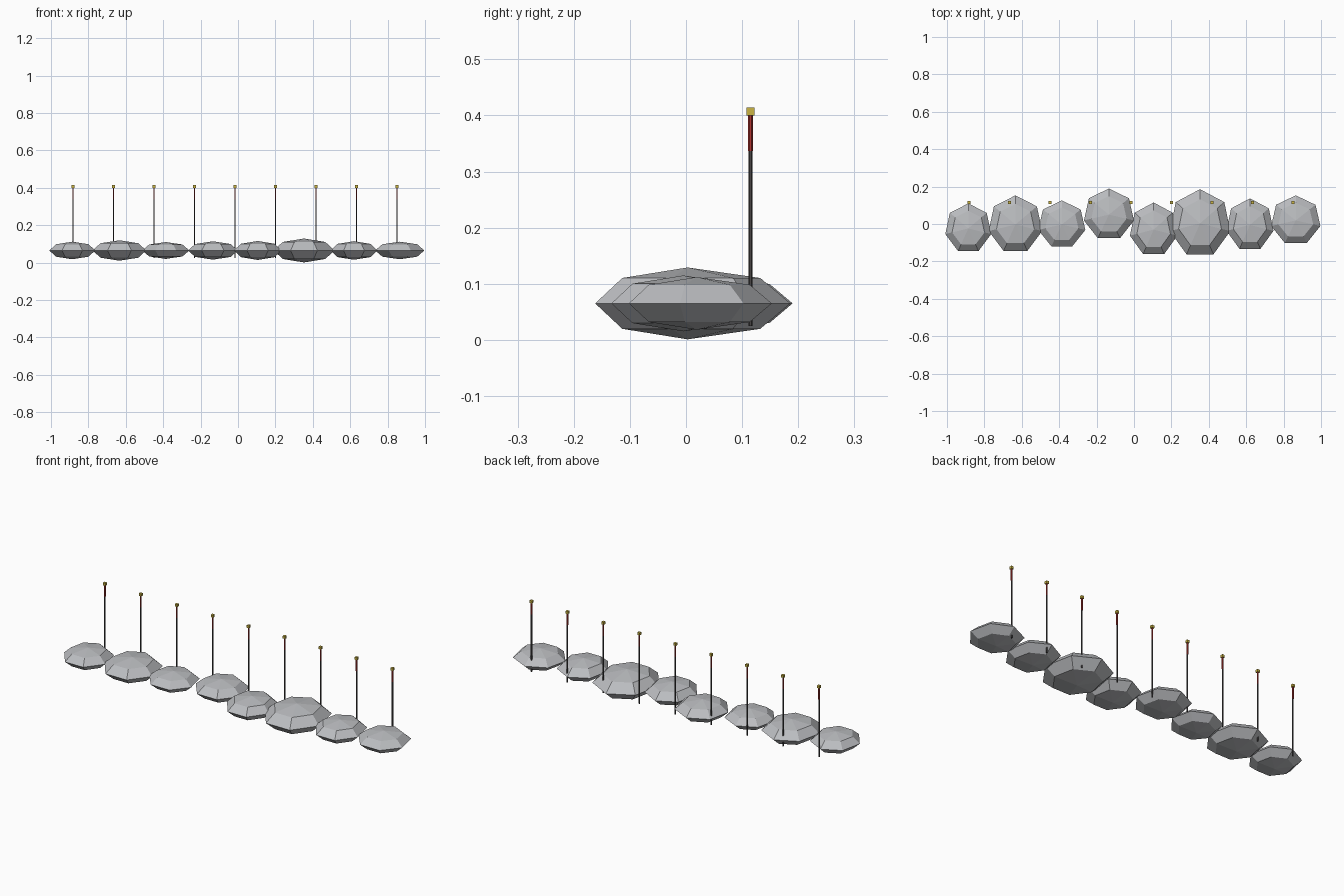
import bpy
import bmesh
from mathutils import Matrix

if "Cube" in bpy.data.objects:
    bpy.data.objects.remove(bpy.data.objects["Cube"], do_unlink=True)


def material(name, color):
    mat = bpy.data.materials.new(name)
    mat.use_nodes = True
    mat.diffuse_color = (*color, 1)
    bsdf = next(n for n in mat.node_tree.nodes if n.type == "BSDF_PRINCIPLED")
    bsdf.inputs["Base Color"].default_value = (*color, 1)
    return mat


def finish(bm, name, mat):
    mesh = bpy.data.meshes.new(name)
    bm.to_mesh(mesh)
    bm.free()
    mesh.materials.append(mat)
    obj = bpy.data.objects.new(name, mesh)
    bpy.context.collection.objects.link(obj)
    return obj


def rock(name, x, y, rx, ry, mat):
    """Flattened low-poly sphere with seven sides."""
    bm = bmesh.new()
    bmesh.ops.create_uvsphere(bm, u_segments=7, v_segments=4, radius=1)
    obj = finish(bm, name, mat)
    obj.data.transform(Matrix.Diagonal((rx, ry, ry * FLATNESS, 1)))
    obj.location = (x, y, ROCK_Z)
    return obj


def rod(name, x, bottom, top, radius, mat):
    """Thin upright cylinder between two heights."""
    bm = bmesh.new()
    bmesh.ops.create_cone(bm, cap_ends=True, segments=6, radius1=radius,
                          radius2=radius, depth=top - bottom)
    obj = finish(bm, name, mat)
    obj.location = (x, POLE_Y, (bottom + top) / 2)
    return obj


stone = material("stone_grey", (0.5, 0.51, 0.53))
dark = material("dark_pole", (0.065, 0.06, 0.06))
red = material("red_band", (0.45, 0.035, 0.03))
yellow = material("yellow_tip", (0.6, 0.46, 0.06))

FLATNESS = 0.35
ROCK_Z = 0.065
POLE_Y = 0.115

# Row of flattened boulders: centre x, centre y, radius x, radius y
ROCKS = [
    (-0.886, -0.024, 0.126, 0.134),
    (-0.634, -0.003, 0.147, 0.156),
    (-0.386, -0.003, 0.129, 0.129),
    (-0.134, 0.050, 0.137, 0.140),
    (0.105, -0.030, 0.130, 0.145),
    (0.353, 0.003, 0.166, 0.183),
    (0.620, -0.005, 0.129, 0.142),
    (0.865, 0.019, 0.135, 0.134),
]
for i, values in enumerate(ROCKS, 1):
    rock(f"boulder_{i}", *values, stone)

# Evenly spaced marker poles behind the boulders
for i in range(9):
    x = -0.882 + i * 0.2165
    rod(f"marker_pole_{i + 1}", x, 0.025, 0.337, 0.0038, dark)
    rod(f"marker_band_{i + 1}", x, 0.337, 0.402, 0.0042, red)
    bm = bmesh.new()
    bmesh.ops.create_cube(bm, size=0.014)
    tip = finish(bm, f"marker_tip_{i + 1}", yellow)
    tip.location = (x, POLE_Y, 0.407)
